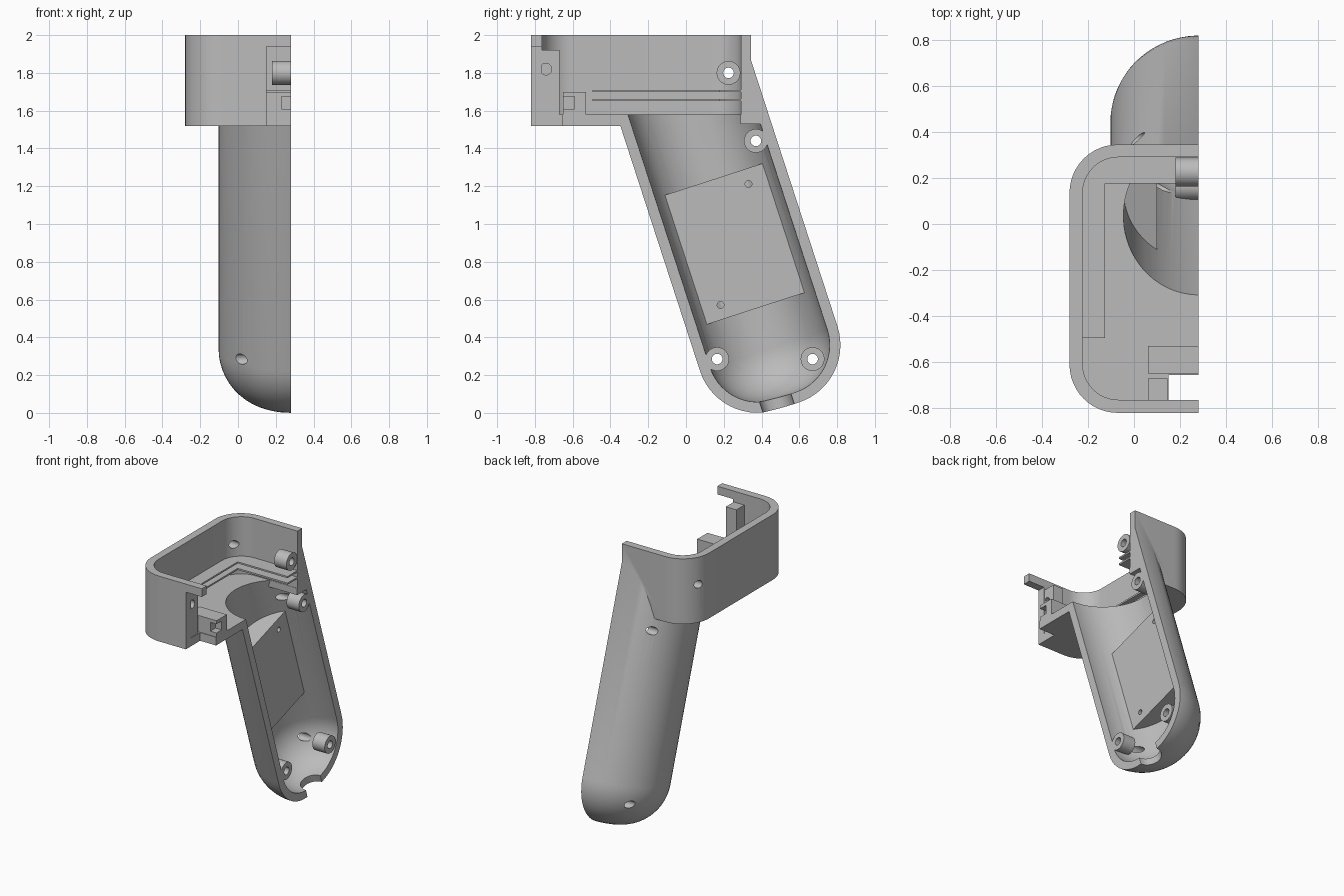
import bpy, bmesh
from math import sin, cos, pi, radians
from mathutils import Matrix, Vector

if "Cube" in bpy.data.objects:
    bpy.data.objects.remove(bpy.data.objects["Cube"])

SEAM = 0.28            # open side of the half shell
WALL = 0.057
TOP, BASE, FLOOR = 2.0, 1.52, 1.58
HANDLE = Matrix.Translation((SEAM, 0.438, 0.34)) @ Matrix.Rotation(radians(18), 4, 'X')
BOSSES = [(0.225, 1.80), (0.37, 1.44), (0.165, 0.285), (0.67, 0.285)]

grey = bpy.data.materials.new("plain grey")
grey.use_nodes = True
grey.diffuse_color = (0.5, 0.5, 0.5, 1)
grey.node_tree.nodes["Principled BSDF"].inputs["Base Color"].default_value = (0.5, 0.5, 0.5, 1)


def make(name, bm):
    bmesh.ops.recalc_face_normals(bm, faces=bm.faces)
    mesh = bpy.data.meshes.new(name)
    bm.to_mesh(mesh)
    bm.free()
    mesh.materials.append(grey)
    ob = bpy.data.objects.new(name, mesh)
    bpy.context.collection.objects.link(ob)
    return ob


def prism(name, points, z0, z1):
    bm = bmesh.new()
    face = bm.faces.new([bm.verts.new((x, y, z0)) for x, y in points])
    grown = bmesh.ops.extrude_face_region(bm, geom=[face])
    verts = [v for v in grown["geom"] if isinstance(v, bmesh.types.BMVert)]
    bmesh.ops.translate(bm, verts=verts, vec=(0, 0, z1 - z0))
    return make(name, bm)


def box(name, x, y, z):
    return prism(name, [(x[0], y[0]), (x[1], y[0]), (x[1], y[1]), (x[0], y[1])], *z)


def rounded(x0, x1, y0, y1, r, steps=12):
    centres = [(x1 - r, y1 - r), (x0 + r, y1 - r), (x0 + r, y0 + r), (x1 - r, y0 + r)]
    return [(cx + r * cos((q + i / steps) * pi / 2), cy + r * sin((q + i / steps) * pi / 2))
            for q, (cx, cy) in enumerate(centres) for i in range(steps + 1)]


def rod(name, radius, length, matrix, sides=32):
    bm = bmesh.new()
    bmesh.ops.create_cone(bm, cap_ends=True, segments=sides, radius1=radius,
                          radius2=radius, depth=length, matrix=matrix)
    return make(name, bm)


def x_rod(name, radius, x0, x1, y, z):
    spot = Matrix.Translation(((x0 + x1) / 2, y, z)) @ Matrix.Rotation(pi / 2, 4, 'Y')
    return rod(name, radius, x1 - x0, spot)


def grip(name, radius, fillet, clips):
    """Round-ended tube along the tilted handle axis, trimmed by planes."""
    bm = bmesh.new()
    path = [(0, -fillet)]
    for i in range(15):
        a = pi / 2 * i / 14
        path.append((radius - fillet + fillet * sin(a), -fillet * cos(a)))
    top = 1.46 / cos(radians(18))
    path += [(radius, top), (0, top)]
    turn = Matrix.Rotation(pi / 72, 4, 'Z')
    verts = [bm.verts.new(turn @ Vector((r, 0, z))) for r, z in path]
    edges = [bm.edges.new(pair) for pair in zip(verts, verts[1:])]
    bmesh.ops.spin(bm, geom=verts + edges, cent=(0, 0, 0), axis=(0, 0, 1),
                   angle=2 * pi, steps=72, use_duplicate=False)
    bmesh.ops.remove_doubles(bm, verts=bm.verts, dist=0.0001)
    bm.transform(HANDLE)
    for co, no in clips:
        trim(bm, co, no)
    return make(name, bm)


def trim(bm, co, no):
    cut = bmesh.ops.bisect_plane(bm, geom=bm.verts[:] + bm.edges[:] + bm.faces[:],
                                 plane_co=co, plane_no=no, clear_outer=True)
    rim = [e for e in cut["geom_cut"] if isinstance(e, bmesh.types.BMEdge)]
    bmesh.ops.holes_fill(bm, edges=rim, sides=0)


def combine(ob, other, operation):
    mod = ob.modifiers.new(operation, 'BOOLEAN')
    mod.operation, mod.object, mod.solver = operation, other, 'EXACT'
    bpy.context.view_layer.objects.active = ob
    bpy.ops.object.modifier_apply(modifier=mod.name)
    bpy.data.objects.remove(other)


def cut(ob, other):
    combine(ob, other, 'DIFFERENCE')


# Outer shell: head box joined to the tilted round grip
shell = prism("half_shell", rounded(-0.28, 0.84, -0.82, 0.345, 0.21), BASE, TOP)
combine(shell, grip("grip", 0.383, 0.32, []), 'UNION')

# Hollow head and grip
cut(shell, prism("cavity", rounded(-0.28 + WALL, 0.84 - WALL, -0.82 + WALL, 0.29, 0.155),
                 FLOOR, 2.2))
up, back = (0, 0, 1), (0, 1, 0)
cut(shell, grip("bore", 0.326, 0.263, [((0, 0, 1.53), up)]))
cut(shell, grip("bore_mouth", 0.326, 0.263, [((0, 0, 1.61), up), ((0, 0.288, 0), back)]))

# Flat mounting pad inside the grip, with two blind screw holes
bm = bmesh.new()
bmesh.ops.create_cone(bm, cap_ends=True, segments=72, radius1=0.35, radius2=0.35, depth=0.72,
                      matrix=HANDLE @ Matrix.Translation((0, 0, 0.583)))
trim(bm, (0.10, 0, 0), (1, 0, 0))
pad = make("mounting_pad", bm)
for y, z in [(0.331, 1.212), (0.183, 0.571)]:
    cut(pad, x_rod("pad_hole", 0.018, 0.0, 0.2, y, z))
combine(shell, pad, 'UNION')

# Front opening, cable hole, screw holes and the flat seam
cut(shell, box("front_opening", (0.15, 1.0), (-0.9, -0.655), (1.4, 1.94)))
cut(shell, rod("cable_hole", 0.086, 0.3,
               Matrix.Translation((SEAM, 0.487, 0.035)) @ Matrix.Rotation(radians(18), 4, 'X')))
for y, z in BOSSES:
    cut(shell, x_rod("screw_hole", 0.028, -0.5, 0.5, y, z))
cut(shell, box("seam", (SEAM, 2), (-2, 2), (-1, 3)))

parts = [shell]

# Screw bosses along the seam
for i, (y, z) in enumerate(BOSSES):
    boss = x_rod(f"screw_boss_{i + 1}", 0.063, 0.18, SEAM, y, z)
    cut(boss, x_rod("boss_hole", 0.028, 0, 0.5, y, z))
    parts.append(boss)

# Pair of thin board rails following the side and back walls
outline = [(-0.24, -0.495), (-0.125, -0.495), (-0.125, 0.175), (SEAM, 0.175),
           (SEAM, 0.31), (-0.13, 0.31), (-0.24, 0.2)]
for name, z in [("lower_rail", 1.65), ("upper_rail", 1.698)]:
    parts.append(prism(name, outline, z, z + 0.012))

# Trigger post with a sideways blind hole
post = box("trigger_post", (0.06, 0.145), (-0.77, -0.67), (1.57, 1.92))
cut(post, x_rod("post_hole", 0.031, 0.09, 0.3, -0.742, 1.82))
parts.append(post)

# Stop block with a notch at the seam
stop = box("stop_block", (0.06, SEAM), (-0.65, -0.53), (1.57, 1.70))
cut(stop, box("notch", (0.23, 0.5), (-0.8, -0.59), (1.61, 1.675)))
parts.append(stop)

# Smooth round surfaces, keep sharp edges
bpy.ops.object.select_all(action='DESELECT')
for ob in parts:
    ob.select_set(True)
bpy.context.view_layer.objects.active = shell
bpy.ops.object.shade_smooth_by_angle(angle=radians(30))
